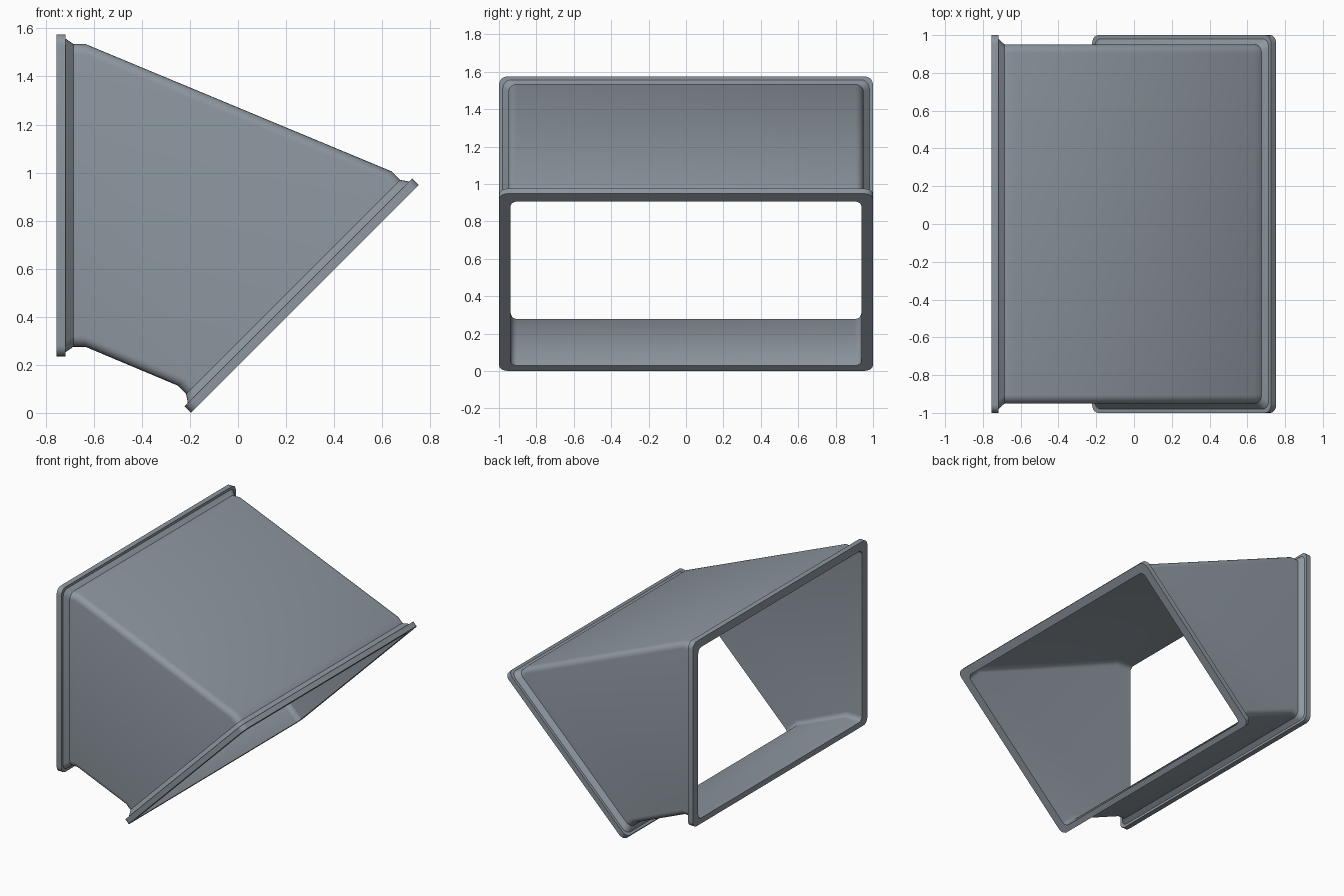
import bpy, bmesh, math
from mathutils import Vector

if "Cube" in bpy.data.objects:
    bpy.data.objects.remove(bpy.data.objects["Cube"])

S = math.sqrt(0.5)
# end frames: centre of the flange face, section "up", direction into the duct
LEFT = (Vector((-0.755, 0, 0.905)), Vector((0, 0, 1)), Vector((1, 0, 0)))
RIGHT = (Vector((0.279, 0, 0.4745)), Vector((S, 0, S)), Vector((-S, 0, S)))
CORNER_STEPS = 5


def ring(bm, frame, depth, half_w, top, bottom, radius):
    """Rounded rectangle of vertices in the given end frame."""
    centre, up, inward = frame
    verts = []
    for k, (sy, sz) in enumerate(((1, 1), (-1, 1), (-1, -1), (1, -1))):
        h = top if sz > 0 else bottom
        for i in range(CORNER_STEPS + 1):
            a = math.pi / 2 * (k + i / CORNER_STEPS)
            y = sy * (half_w - radius) + radius * math.cos(a)
            z = sz * (h - radius) + radius * math.sin(a)
            verts.append(bm.verts.new(centre + inward * depth + Vector((0, y, 0)) + up * z))
    return verts


# depth, half width, top, bottom, corner radius: outside of flange and neck
outer = [(0, 1.0, 0.67, 0.67, 0.045),
         (0.038, 1.0, 0.67, 0.67, 0.045),
         (0.038, 0.98, 0.652, 0.652, 0.045),
         (0.07, 0.95, 0.63, 0.63, 0.045),
         (0.12, 0.95, 0.63, 0.63, 0.045)]
# inside of the neck, from the bend back to the flange face
inner = [(0.12, 0.938, 0.615, 0.627, 0.035),
         (0, 0.938, 0.61, 0.63, 0.035)]

# duct elbow: one closed loft, outside left to right and back along the inside
bm = bmesh.new()
rings = [ring(bm, LEFT, *s) for s in outer]
rings += [ring(bm, RIGHT, *s) for s in reversed(outer)]
rings += [ring(bm, RIGHT, *s) for s in reversed(inner)]
rings += [ring(bm, LEFT, *s) for s in inner]
n = len(rings[0])
for r, a in enumerate(rings):
    b = rings[(r + 1) % len(rings)]
    for i in range(n):
        j = (i + 1) % n
        bm.faces.new((a[i], a[j], b[j], b[i]))
bmesh.ops.recalc_face_normals(bm, faces=bm.faces)
mesh = bpy.data.meshes.new("duct_elbow")
bm.to_mesh(mesh)
bm.free()
duct = bpy.data.objects.new("duct_elbow", mesh)
bpy.context.collection.objects.link(duct)

# blue-grey painted metal
metal = bpy.data.materials.new("blue_grey_metal")
metal.diffuse_color = (0.27, 0.31, 0.35, 1)
metal.use_nodes = True
metal.node_tree.nodes["Principled BSDF"].inputs["Base Color"].default_value = metal.diffuse_color
mesh.materials.append(metal)

bpy.context.view_layer.objects.active = duct
duct.select_set(True)
bpy.ops.object.shade_smooth_by_angle(angle=math.radians(30))
